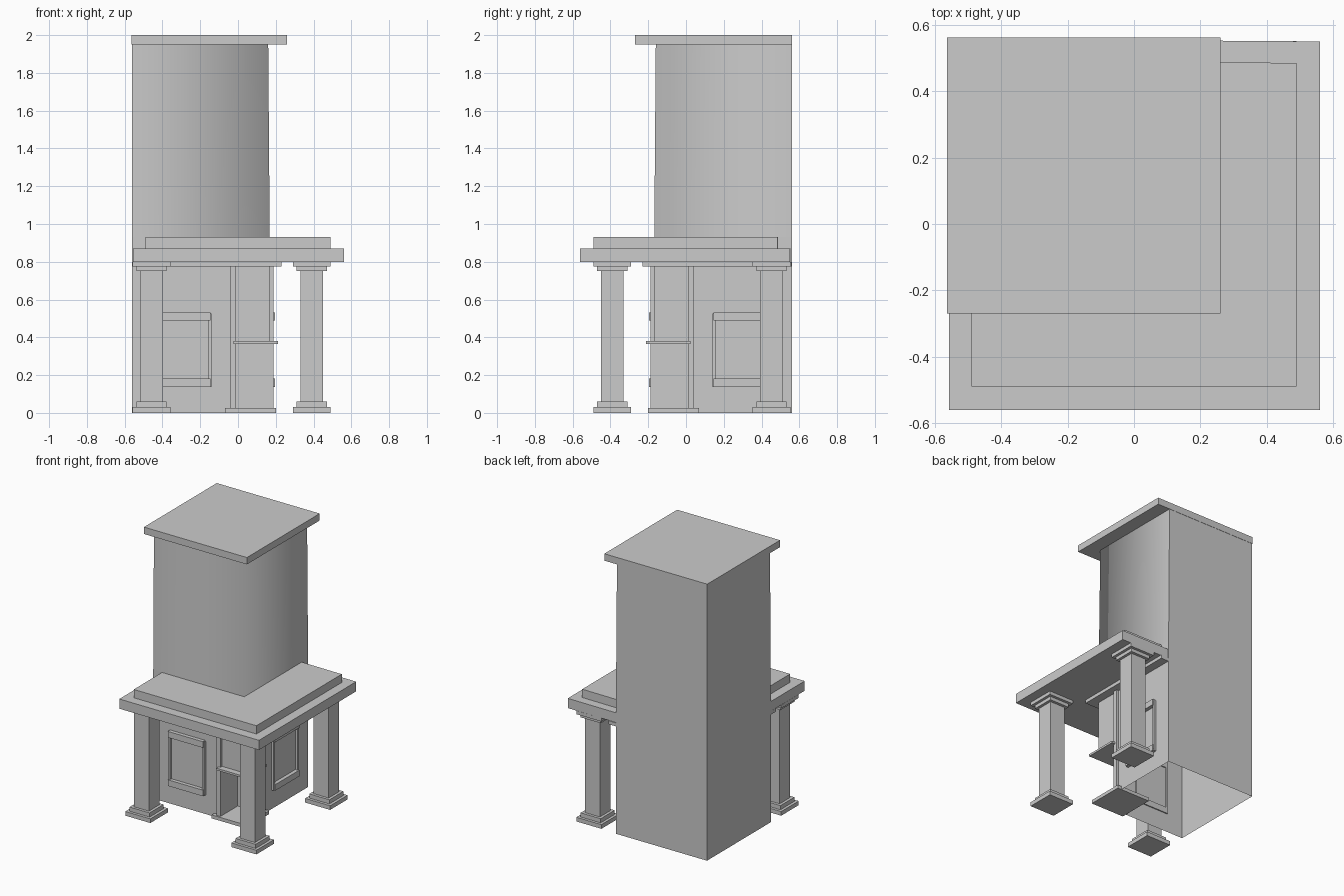
import bpy, bmesh

if "Cube" in bpy.data.objects:
    bpy.data.objects.remove(bpy.data.objects["Cube"])

W = -0.56   # left wall plane (the back wall is at -W)
F = 0.168   # half-depth of the body's free corner


def finish(name, bm):
    bm.normal_update()
    me = bpy.data.meshes.new(name)
    bm.to_mesh(me)
    bm.free()
    ob = bpy.data.objects.new(name, me)
    bpy.context.collection.objects.link(ob)
    return ob


def prism(name, pts, z0, z1, top=None, closed=True):
    """Walls from a counter-clockwise outline; optional different top outline and end caps."""
    bm = bmesh.new()
    lo = [bm.verts.new((x, y, z0)) for x, y in pts]
    hi = [bm.verts.new((x, y, z1)) for x, y in (top or pts)]
    n = len(pts)
    for i in range(n):
        j = (i + 1) % n
        bm.faces.new((lo[i], lo[j], hi[j], hi[i]))
    if closed:
        bm.faces.new(lo[::-1])
        bm.faces.new(hi)
    return finish(name, bm)


def rect(x0, x1, y0, y1):
    return [(x0, y0), (x1, y0), (x1, y1), (x0, y1)]


def box(name, x0, x1, y0, y1, z0, z1):
    return prism(name, rect(x0, x1, y0, y1), z0, z1)


def pair(name, x0, x1, y0, y1, z0, z1):
    """A front part and its twin mirrored over the corner diagonal."""
    box("front_" + name, x0, x1, y0, y1, z0, z1)
    box("right_" + name, -y1, -y0, -x1, -x0, z0, z1)


# Body shell: open underneath, with a recess in the corner below the shelf
prism("lower_body", [(W, -F), (-0.01, -F), (-0.01, 0.01), (F, 0.01), (F, -W), (W, -W)],
      0, 0.37, closed=False)
prism("middle_body", rect(W, F, -F, -W), 0.37, 0.93, closed=False)

# Chimney: slight taper, shading blended over the free corner
T = 0.16
chimney = prism("chimney", rect(W, F, -F, -W), 0.93, 1.95, rect(W, T, -T, -W), closed=False)
bm = bmesh.new()
bm.from_mesh(chimney.data)
for f in bm.faces:
    f.smooth = True
for e in bm.edges:
    e.smooth = all(v.co.x > 0 and v.co.y < 0 for v in e.verts)
bm.to_mesh(chimney.data)
bm.free()
box("chimney_cap", -0.563, 0.26, -0.27, 0.562, 1.95, 2.0)

# Mantel slabs
prism("mantel_slab", [(-0.557, -0.56), (0.56, -0.56), (0.56, 0.55), (-0.557, 0.558)], 0.80, 0.87)
prism("mantel_top", [(-0.49, -0.49), (0.49, -0.49), (0.49, 0.485), (-0.49, 0.495)], 0.87, 0.93)
box("body_cornice", -0.558, 0.23, -0.23, 0.558, 0.775, 0.80)

# Corner opening: hearth plate, shelf and frame posts
box("hearth_plate", -0.07, 0.20, -0.20, 0.07, 0, 0.025)
box("hearth_shelf", -0.025, 0.213, -0.213, 0.025, 0.365, 0.38)
pair("opening_post", -0.04, -0.01, -0.187, -0.16, 0.02, 0.78)

# Framed panels on both faces
for zc, s in ((0.51, 1), (0.16, -1)):
    pair("panel_rail", -0.425, -0.145, -0.195, -0.16, zc - 0.022, zc + 0.022)
    pair("panel_rail_end", -0.43, -0.14, -0.185, -0.16, zc - 0.022, zc + 0.015)
for x in (-0.43, -0.156):
    pair("panel_stile", x, x + 0.016, -0.187, -0.16, 0.15, 0.52)

# Three square columns with stepped bases and capitals
steps = [("base", 0.10, 0, 0.03), ("base_step", 0.08, 0.03, 0.06),
         ("shaft", 0.06, 0.06, 0.75), ("neck", 0.08, 0.75, 0.775),
         ("capital", 0.10, 0.775, 0.80)]
for side, cx, cy in (("left", -0.458, -0.39), ("corner", 0.39, -0.39), ("right", 0.39, 0.452)):
    for part, h, z0, z1 in steps:
        box(f"{side}_column_{part}", cx - h, cx + h, cy - h, cy + h, z0, z1)
